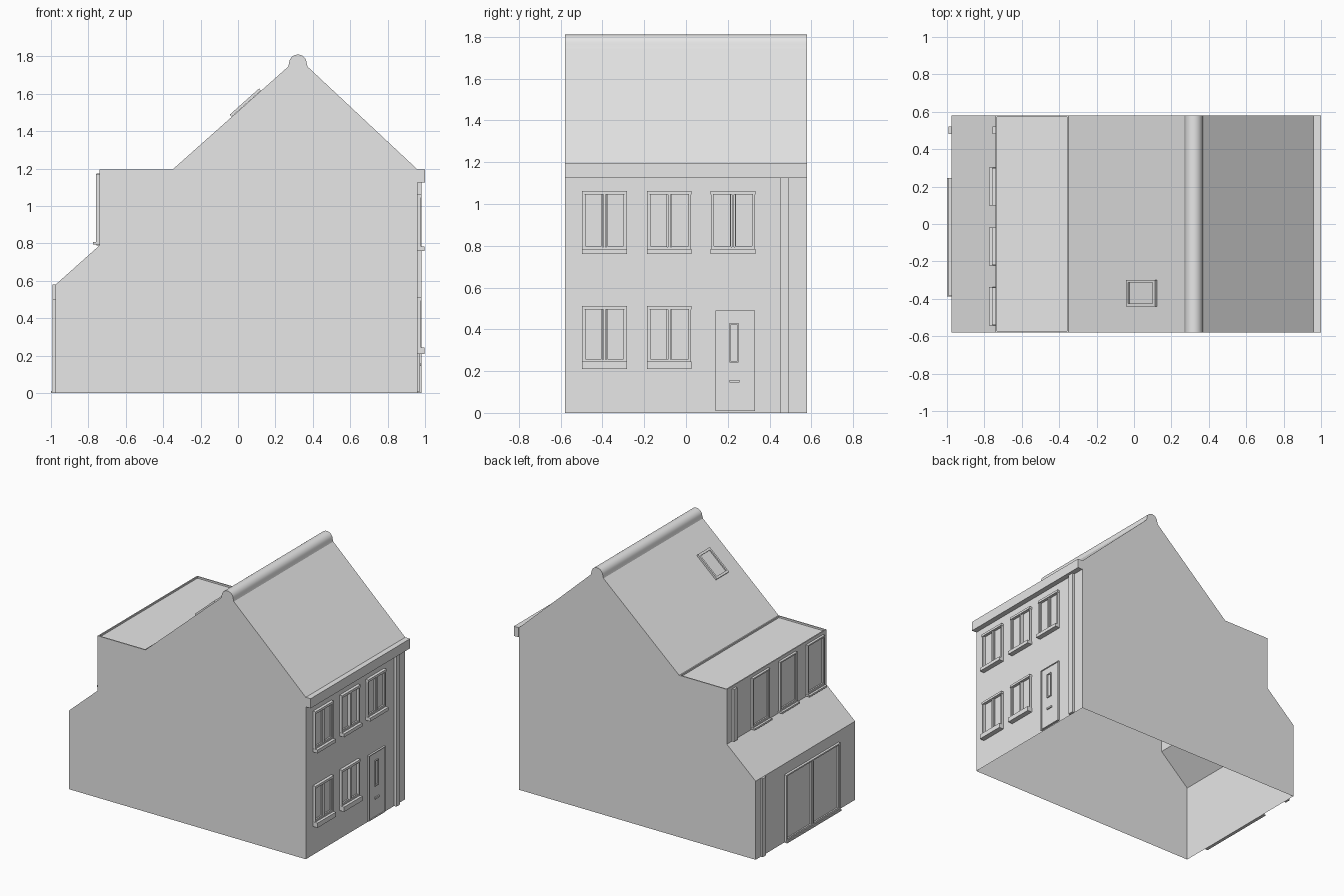
import bpy, bmesh, math
from mathutils import Matrix, Vector

cube = bpy.data.objects.get("Cube")
if cube:
    bpy.data.objects.remove(cube, do_unlink=True)

GREY = (0.8, 0.8, 0.8, 1)
mat = bpy.data.materials.new("plain_grey")
mat.use_nodes = True
mat.diffuse_color = GREY
mat.node_tree.nodes["Principled BSDF"].inputs["Base Color"].default_value = GREY

HALF = 0.58       # half the width of the house
FRONT = 0.96      # street wall
BACK = -0.975     # lean-to wall
UPPER = -0.74     # wall above the lean-to
GAP = 0.0005      # keeps fittings just off the walls


def finish(name, bm):
    mesh = bpy.data.meshes.new(name)
    bm.to_mesh(mesh)
    bm.free()
    mesh.materials.append(mat)
    ob = bpy.data.objects.new(name, mesh)
    bpy.context.collection.objects.link(ob)
    return ob


def boxes(name, items):
    """One object made of boxes, each given as x, y and z ranges."""
    bm = bmesh.new()
    for ranges in items:
        mid = Vector([(a + b) / 2 for a, b in ranges])
        size = [abs(b - a) for a, b in ranges]
        bmesh.ops.create_cube(bm, size=1, matrix=Matrix.Translation(mid) @ Matrix.Diagonal((*size, 1)))
    return finish(name, bm)


def out(wall, a, b):
    """Range of x from a to b outward of a wall."""
    s = 1 if wall > 0 else -1
    return (wall + s * (a + GAP), wall + s * b)


def frame(xr, y0, y1, z0, z1, w):
    """Four bars around an opening."""
    return [(xr, (y0, y0 + w), (z0, z1)), (xr, (y1 - w, y1), (z0, z1)),
            (xr, (y0 + w, y1 - w), (z1 - w, z1)), (xr, (y0 + w, y1 - w), (z0, z0 + w))]


def window(name, wall, y0, y1, z0, z1, panes, sill, depth, head=0.0):
    """Frame, mullions, thin panes and a projecting sill."""
    w = 0.01
    fz = z0 + sill
    parts = frame(out(wall, 0, 0.018), y0, y1, fz, z1, w)
    step = (y1 - y0) / panes
    for i in range(panes):
        a = y0 + i * step
        parts += frame(out(wall, 0, 0.011), a + w, a + step - w, fz + w, z1 - w, 0.004)
        if i:
            parts.append((out(wall, 0, 0.018), (a - w / 2, a + w / 2), (fz + w, z1 - w)))
    parts.append((out(wall, 0, depth), (y0 - 0.002, y1 + 0.002), (z0, fz)))
    if head:
        parts.append((out(wall, 0, 0.022), (y0 - 0.002, y1 + 0.002), (z1 - head, z1 + 0.002)))
    boxes(name, parts)


# House shell: side profile with a rounded ridge, open underneath
ridge = [(0.32 + 0.047 * math.cos(t), 1.763 + 0.047 * math.sin(t))
         for t in (math.pi * (1 - i / 12) for i in range(13))]
profile = [(BACK, 0), (BACK, 0.58), (UPPER, 0.79), (UPPER, 1.195), (-0.35, 1.195),
           (0.268, 1.745)] + ridge + [(0.372, 1.745), (FRONT, 1.195), (FRONT, 0)]
bm = bmesh.new()
near = [bm.verts.new((x, -HALF, z)) for x, z in profile]
far = [bm.verts.new((x, HALF, z)) for x, z in profile]
for i in range(len(profile) - 1):
    bm.faces.new((near[i], near[i + 1], far[i + 1], far[i]))
bm.faces.new(near[::-1])
bm.faces.new(far)
bmesh.ops.recalc_face_normals(bm, faces=bm.faces)
# Sunken flat roof inside a low rim
bm.faces.ensure_lookup_table()
flat = [f for f in bm.faces if abs(f.normal.z) > 0.99 and f.calc_center_median().x < -0.4]
if flat[0].normal.z < 0:
    bmesh.ops.reverse_faces(bm, faces=bm.faces)
bmesh.ops.inset_region(bm, faces=flat, thickness=0.012, depth=0)
bmesh.ops.inset_region(bm, faces=flat, thickness=0.0005, depth=-0.012)
shell = finish("house_shell", bm)
bpy.context.view_layer.objects.active = shell
shell.select_set(True)
bpy.ops.object.shade_smooth_by_angle(angle=math.radians(30))
shell.select_set(False)

# Cornice along the street side
boxes("cornice", [((FRONT + GAP, 1.0), (-HALF, HALF), (1.125, 1.196))])

# Street windows
for row, z0, sill, ys in (("lower", 0.21, 0.035, (-0.495, -0.185)),
                          ("upper", 0.76, 0.025, (-0.495, -0.185, 0.12))):
    for i, y in enumerate(ys):
        window(f"street_{row}_window_{i + 1}", FRONT, y, y + 0.21, z0, z0 + 0.3,
               2, sill, 0.038, head=0.015)

# Front door with a tall light and a letter slot
door = [(out(FRONT, 0, 0.008), (0.145, 0.325), (0.012, 0.485))]
door += frame(out(FRONT, 0, 0.014), 0.14, 0.33, 0.008, 0.49, 0.006)
door += frame(out(FRONT, 0.008, 0.016), 0.208, 0.252, 0.24, 0.43, 0.007)
door.append((out(FRONT, 0.008, 0.018), (0.208, 0.255), (0.145, 0.158)))
boxes("front_door", door)

# Rear upper windows and the wide garden door
for i, y in enumerate((-0.54, -0.22, 0.1)):
    window(f"rear_upper_window_{i + 1}", UPPER, y, y + 0.2, 0.795, 1.172, 1, 0.012, 0.034)
window("garden_door", BACK, -0.385, 0.245, 0, 0.5, 2, 0.01, 0.025)

# Downpipes
boxes("street_downpipe", [(out(FRONT, 0, 0.02), (0.45, 0.493), (0, 1.125))])
boxes("rear_upper_downpipe", [(out(UPPER, 0, 0.016), (0.48, 0.52), (0.79, 1.175))])
boxes("rear_lower_downpipe", [(out(BACK, 0, 0.016), (0.48, 0.52), (0, 0.58))])

# Skylight lying on the rear slope
slope = math.atan2(1.745 - 1.195, 0.268 + 0.35)
bars = []
for s in (-1, 1):
    bars.append(((s * 0.088, s * 0.105), (-0.07, 0.07), (0.001, 0.016)))
    bars.append(((-0.088, 0.088), (s * 0.056, s * 0.07), (0.001, 0.016)))
bars.append(((-0.088, 0.088), (-0.056, 0.056), (0.001, 0.007)))
sky = boxes("skylight", bars)
sky.location = (0.045, -0.37, 1.195 + 0.395 * math.tan(slope))
sky.rotation_euler = (0, -slope, 0)
